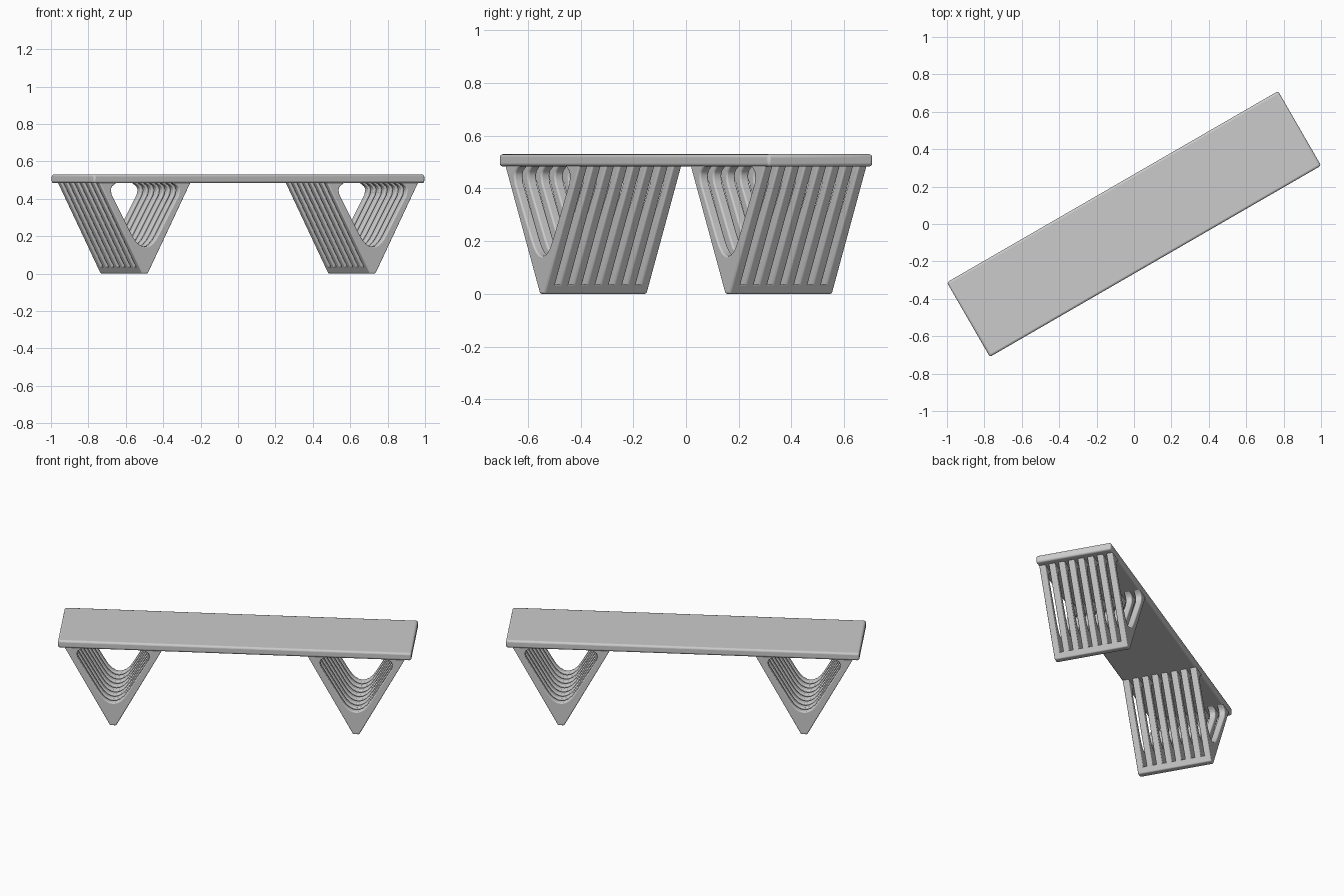
import bpy, bmesh, math
from mathutils import Matrix

if "Cube" in bpy.data.objects:
    bpy.data.objects.remove(bpy.data.objects["Cube"])

TURN = math.radians(30)          # bench sits diagonally in the frame
SPIN = Matrix.Rotation(TURN, 4, 'Z')


def extruded(name, profile, depth, x, y, bevel):
    """Extrude an (x, z) profile along y, bevel it, and turn it with the bench."""
    bm = bmesh.new()
    face = bm.faces.new([bm.verts.new((px, -depth / 2, pz)) for px, pz in profile])
    ext = bmesh.ops.extrude_face_region(bm, geom=[face])
    moved = [v for v in ext['geom'] if isinstance(v, bmesh.types.BMVert)]
    bmesh.ops.translate(bm, verts=moved, vec=(0, depth, 0))
    bmesh.ops.recalc_face_normals(bm, faces=bm.faces)
    mesh = bpy.data.meshes.new(name)
    bm.to_mesh(mesh)
    bm.free()
    obj = bpy.data.objects.new(name, mesh)
    bpy.context.collection.objects.link(obj)
    obj.matrix_world = SPIN @ Matrix.Translation((x, y, 0))
    bpy.ops.object.select_all(action='DESELECT')
    obj.select_set(True)
    bpy.context.view_layer.objects.active = obj
    bpy.ops.object.shade_smooth_by_angle(angle=math.radians(40))
    mod = obj.modifiers.new("Rounded edges", 'BEVEL')
    mod.width = bevel
    mod.segments = 3
    mod.limit_method = 'ANGLE'
    mod.angle_limit = math.radians(50)
    return obj


# Seat board
L, W = 2.045, 0.46
extruded("seat", [(-L / 2, 0.483), (L / 2, 0.483), (L / 2, 0.53), (-L / 2, 0.53)],
         W, 0, 0, 0.012)

# V-shaped slat: outer edge up, rounded inner edge back down to the middle
half = [(0.018, 0.0), (0.284, 0.49), (0.165, 0.49), (0.185, 0.478), (0.203, 0.465),
        (0.210, 0.448), (0.204, 0.42), (0.085, 0.215), (0.062, 0.18),
        (0.040, 0.158), (0.020, 0.147)]
slat = half + [(0, 0.143)] + [(-x, z) for x, z in reversed(half)]
bar = [(0.018, 0.0), (0.037, 0.035), (-0.037, 0.035), (-0.018, 0.0)]

COUNT, SLAT_W, SPAN = 8, 0.038, 0.45
PITCH = (SPAN - SLAT_W) / (COUNT - 1)

for side, x in (("left", -0.703), ("right", 0.703)):
    # Row of slats across the bench width
    leg = extruded(side + "_leg_slats", slat, SLAT_W, x, -(SPAN - SLAT_W) / 2, 0.009)
    row = leg.modifiers.new("Slat row", 'ARRAY')
    row.count = COUNT
    row.use_relative_offset = False
    row.use_constant_offset = True
    row.constant_offset_displace = (0, PITCH, 0)
    # Foot bar joining the slats at the floor
    extruded(side + "_foot_bar", bar, SPAN - 0.01, x, 0, 0.006)
